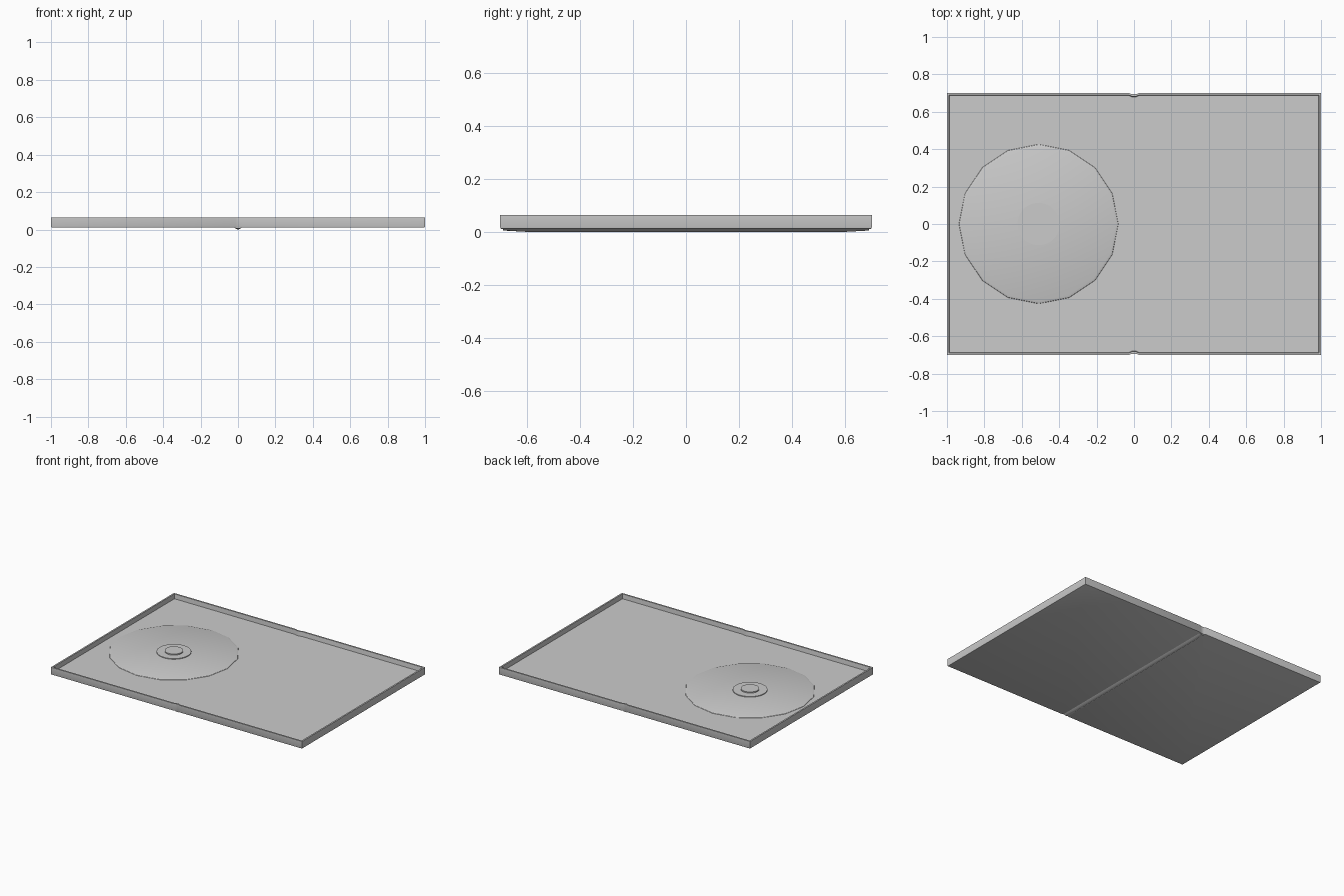
import bpy, bmesh, math

if "Cube" in bpy.data.objects:
    bpy.data.objects.remove(bpy.data.objects["Cube"])

def add_object(name, bm, angle=30):
    bmesh.ops.recalc_face_normals(bm, faces=bm.faces)
    me = bpy.data.meshes.new(name)
    bm.to_mesh(me)
    bm.free()
    ob = bpy.data.objects.new(name, me)
    bpy.context.collection.objects.link(ob)
    bpy.context.view_layer.objects.active = ob
    ob.select_set(True)
    bpy.ops.object.shade_smooth_by_angle(angle=math.radians(angle))
    ob.select_set(False)
    return ob

def skin(name, rings, cap_start=True, cap_end=True, angle=30):
    """Join equal-length closed rings of points into one surface."""
    bm = bmesh.new()
    loops = [[bm.verts.new(p) for p in r] for r in rings]
    n = len(loops[0])
    for a, b in zip(loops, loops[1:]):
        for i in range(n):
            j = (i + 1) % n
            bm.faces.new((a[i], a[j], b[j], b[i]))
    if cap_start:
        bm.faces.new(loops[0][::-1])
    if cap_end:
        bm.faces.new(loops[-1])
    return add_object(name, bm, angle)

def outline(inset, z):
    # rectangle with a small notch at the fold on both long sides
    x, y, w, d = 1 - inset, 0.7 - inset, 0.025, 0.006
    half = [(-x, -y), (-w, -y), (-w * 0.5, -y + d), (w * 0.5, -y + d), (w, -y), (x, -y)]
    return [(px, py, z) for px, py in half + [(-a, -b) for a, b in half]]

def circle(r, z, n, cx=-0.51):
    return [(cx + r * math.cos(2 * math.pi * i / n),
             r * math.sin(2 * math.pi * i / n), z) for i in range(n)]

FLOOR = 0.031

# open case: thin upright rim around a shallow floor
skin("case_tray", [outline(0.007, 0.010), outline(0.002, 0.012), outline(0, 0.017),
                   outline(0, 0.064), outline(0.011, 0.064), outline(0.014, FLOOR)])

# spine ridge under the fold
ridge = [(-0.022, 0.011), (-0.008, 0.002), (0, 0), (0.008, 0.002), (0.022, 0.011)]
skin("spine_ridge", [[(x, y, z if abs(y) < 0.65 else max(z, 0.005)) for x, z in ridge]
                     for y in (-0.69, -0.6, 0.6, 0.69)])

# raised sixteen-sided disc bed
skin("disc_bed", [circle(0.428, FLOOR - 0.002, 16), circle(0.425, FLOOR + 0.002, 16),
                  circle(0.413, FLOOR + 0.006, 16)], angle=20)

# stepped hub that grips the disc
skin("disc_hub", [circle(0.113, FLOOR, 48), circle(0.113, 0.042, 48),
                  circle(0.06, 0.042, 48), circle(0.06, 0.050, 48)])
